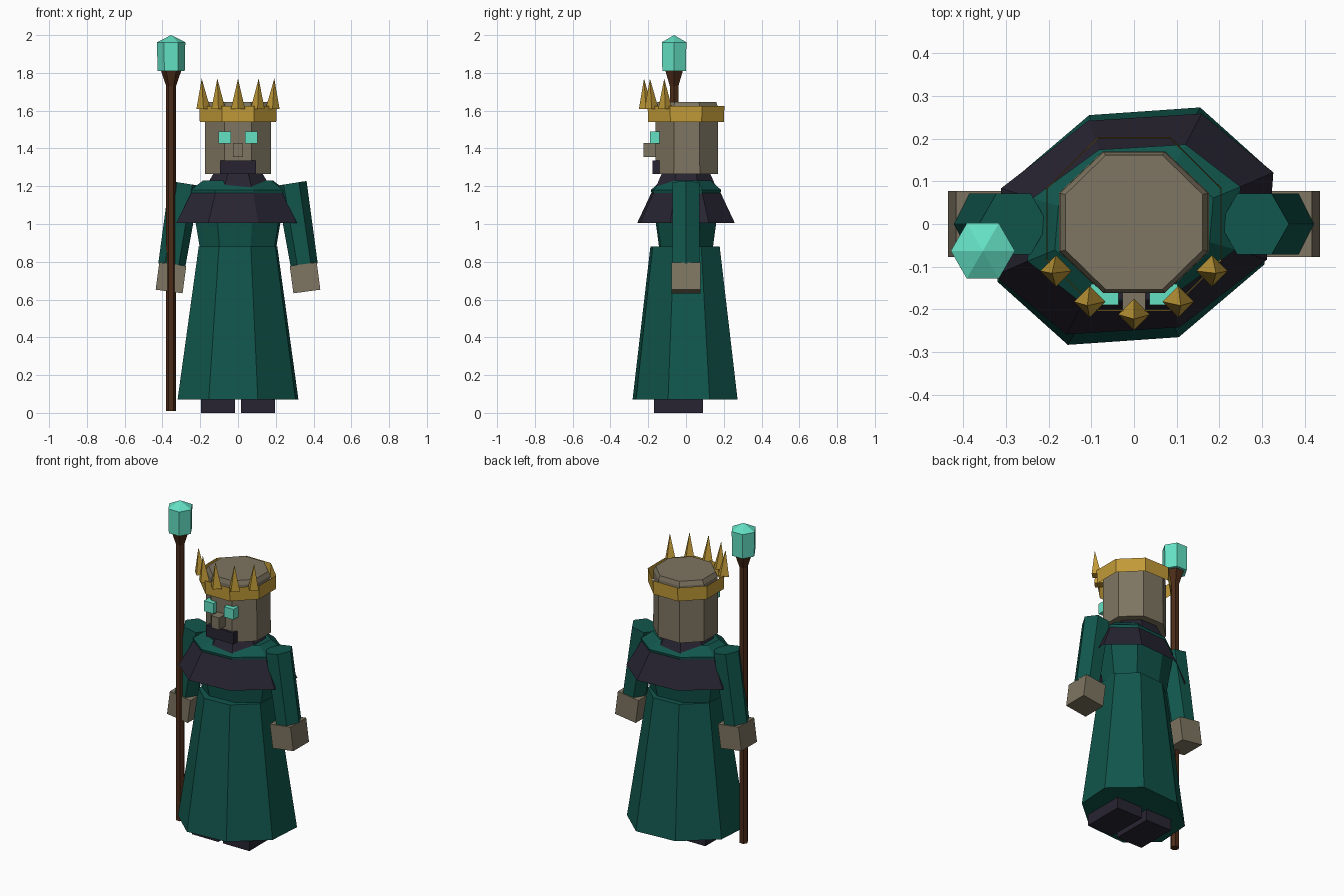
import bpy
import bmesh
import math
from mathutils import Matrix, Vector

if "Cube" in bpy.data.objects:
    bpy.data.objects.remove(bpy.data.objects["Cube"], do_unlink=True)


def material(name, *rgb):
    lin = [(c / 255 / 12.92) if c < 11 else ((c / 255 + 0.055) / 1.055) ** 2.4 for c in rgb]
    m = bpy.data.materials.new(name)
    m.use_nodes = True
    m.diffuse_color = (*lin, 1)
    m.node_tree.nodes["Principled BSDF"].inputs["Base Color"].default_value = (*lin, 1)
    return m


TEAL = material("teal cloth", 17, 86, 76)
DARK = material("dark cloth", 39, 36, 49)
SKIN = material("grey skin", 126, 117, 97)
GOLD = material("gold", 194, 155, 56)
GEM = material("mint gem", 100, 225, 196)
WOOD = material("dark wood", 76, 44, 25)


def finish(name, bm, mat):
    bmesh.ops.recalc_face_normals(bm, faces=bm.faces)
    mesh = bpy.data.meshes.new(name)
    bm.to_mesh(mesh)
    bm.free()
    mesh.materials.append(mat)
    ob = bpy.data.objects.new(name, mesh)
    bpy.context.collection.objects.link(ob)
    return ob


def loft(name, mat, outline, levels, caps=True, matrix=Matrix()):
    """Stack scaled copies of an outline: levels are (z, scale x, scale y)."""
    bm = bmesh.new()
    rings = [[bm.verts.new(matrix @ Vector((x * sx, y * sy, z))) for x, y in outline]
             for z, sx, sy in levels]
    n = len(outline)
    for a, b in zip(rings, rings[1:]):
        for i in range(n):
            j = (i + 1) % n
            bm.faces.new((a[i], a[j], b[j], b[i]))
    if caps:
        bm.faces.new(rings[0])
        bm.faces.new(rings[-1])
    return finish(name, bm, mat)


def box(name, mat, lo, hi, tilt=0):
    lo, hi = Vector(lo), Vector(hi)
    bm = bmesh.new()
    bmesh.ops.create_cube(bm, size=1, matrix=Matrix.Translation((lo + hi) / 2)
                          @ Matrix.Rotation(tilt, 4, 'Y') @ Matrix.Diagonal((*(hi - lo), 1)))
    return finish(name, bm, mat)


def ngon(n, turn=0):
    return [(math.cos(turn + math.tau * i / n), math.sin(turn + math.tau * i / n)) for i in range(n)]


# Skewed octagon shared by the clothing
half = [(0.105, -0.26), (0.305, -0.09), (0.32, 0.13), (0.155, 0.278)]
cloth = half + [(-x, -y) for x, y in half]
octagon = ngon(8, math.pi / 8)
hexagon = ngon(6)

# Clothing
loft("robe_skirt", TEAL, cloth, [(0.07, 1, 1), (0.88, 0.65, 0.66)],
     matrix=Matrix.Translation((0, -0.005, 0)))
loft("robe_torso", TEAL, cloth,
     [(0.85, 0.62, 0.5), (1.14, 0.77, 0.64), (1.18, 0.78, 0.67), (1.23, 0.58, 0.47)])
loft("shoulder_cape", DARK, cloth, [(1.005, 1.02, 0.93), (1.165, 0.77, 0.66)], caps=False)
loft("collar", DARK, octagon, [(1.19, 0.19, 0.175), (1.275, 0.135, 0.135)])

# Head and face
loft("head", SKIN, octagon, [(1.265, 0.19, 0.18), (1.62, 0.188, 0.178), (1.645, 0.174, 0.17)],
     matrix=Matrix.Translation((0, 0.004, 0)))
box("nose", SKIN, (-0.027, -0.225, 1.355), (0.027, -0.14, 1.43))
box("beard", DARK, (-0.095, -0.178, 1.265), (0.095, -0.14, 1.335))

# Crown: thin band with a row of spikes along the front
loft("crown_band", GOLD, octagon, [(1.54, 0.219, 0.217), (1.625, 0.222, 0.22)], caps=False)
for i, (x, y) in enumerate([(-0.183, -0.11), (-0.104, -0.182), (0, -0.212),
                            (0.104, -0.182), (0.183, -0.11)]):
    bm = bmesh.new()
    bmesh.ops.create_cone(bm, segments=4, radius1=0.037, radius2=0, depth=0.16, cap_ends=True,
                          matrix=Matrix.Translation((x, y, 1.69)))
    for v in bm.verts:
        if v.co.z > 1.7:
            v.co.x *= 1.05
            v.co.y *= 1.05
    finish(f"crown_spike_{i + 1}", bm, GOLD)

# Mirrored parts
for side, s in (("left", 1), ("right", -1)):
    box(f"{side}_eye", GEM, (s * 0.069 - 0.033, -0.19, 1.425), (s * 0.069 + 0.033, -0.14, 1.49))
    box(f"{side}_foot", DARK, (s * 0.107 - 0.09, -0.17, 0), (s * 0.107 + 0.09, 0.09, 0.175))
    tilt = -s * math.radians(9)
    loft(f"{side}_arm", TEAL, hexagon, [(-0.44, 0.072, 0.082), (0, 0.082, 0.082)],
         matrix=Matrix.Translation((s * 0.282, 0, 1.215)) @ Matrix.Rotation(tilt, 4, 'Y'))
    box(f"{side}_hand", SKIN, (s * 0.355 - 0.072, -0.077, 0.642), (s * 0.355 + 0.072, 0.077, 0.788),
        tilt * 0.85)

# Staff
place = Matrix.Translation((-0.354, -0.063, 0))
loft("staff_shaft", WOOD, hexagon,
     [(0.01, 0.026, 0.026), (1.73, 0.026, 0.026), (1.815, 0.055, 0.055)], matrix=place)
loft("staff_gem", GEM, hexagon,
     [(1.81, 0.072, 0.072), (1.962, 0.075, 0.075), (2.0, 0.001, 0.001)], matrix=place)
